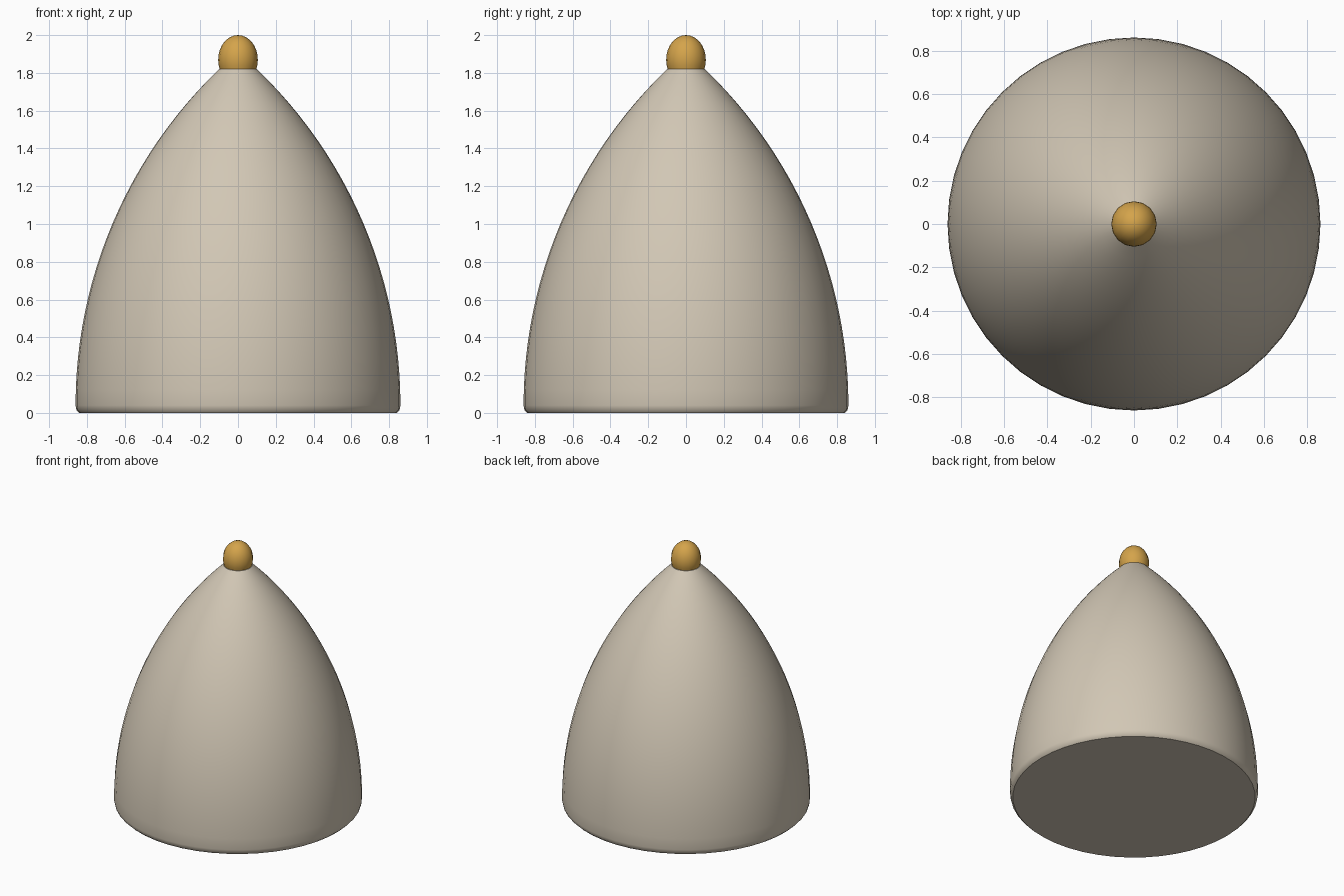
import bpy, bmesh, math

cube = bpy.data.objects.get("Cube")
if cube:
    bpy.data.objects.remove(cube, do_unlink=True)


def material(name, rgb):
    mat = bpy.data.materials.new(name)
    mat.use_nodes = True
    mat.diffuse_color = (*rgb, 1)
    mat.node_tree.nodes["Principled BSDF"].inputs["Base Color"].default_value = (*rgb, 1)
    return mat


def lathe(name, profile, sides, mat, sharp):
    """Spin (radius, height) points round z; ends are capped unless on the axis."""
    bm = bmesh.new()
    rings = []
    for r, z in profile:
        count = sides if r > 0.0001 else 1
        rings.append([bm.verts.new((r * math.cos(math.tau * i / sides),
                                    r * math.sin(math.tau * i / sides), z))
                      for i in range(count)])
    for low, high in zip(rings, rings[1:]):
        for i in range(sides):
            j = (i + 1) % sides
            if len(high) == 1:
                bm.faces.new((low[i], low[j], high[0]))
            else:
                bm.faces.new((low[i], low[j], high[j], high[i]))
    for ring in (rings[0], rings[-1]):
        if len(ring) > 1:
            bm.faces.new(ring)
    bmesh.ops.recalc_face_normals(bm, faces=bm.faces)
    mesh = bpy.data.meshes.new(name)
    bm.to_mesh(mesh)
    bm.free()
    obj = bpy.data.objects.new(name, mesh)
    bpy.context.collection.objects.link(obj)
    mesh.materials.append(mat)
    bpy.ops.object.select_all(action="DESELECT")
    obj.select_set(True)
    bpy.context.view_layer.objects.active = obj
    bpy.ops.object.shade_smooth_by_angle(angle=math.radians(sharp))
    return obj


stone = material("warm stone", (0.64, 0.57, 0.46))
gold = material("gold", (0.66, 0.37, 0.07))

# Dome: chamfered foot, then a circular arc rising to a narrow flat neck
base_r, neck_r, foot, neck = 0.86, 0.1, 0.04, 1.82
rise, drop = neck - foot, base_r - neck_r
arc_r = (rise ** 2 + drop ** 2) / (2 * drop)
sweep = math.asin(rise / arc_r)
steps = 24
dome = [(0.84, 0), (0.855, 0.015)]
for k in range(steps + 1):
    a = sweep * k / steps
    dome.append((base_r - arc_r * (1 - math.cos(a)), foot + arc_r * math.sin(a)))
lathe("dome", dome, 48, stone, 40)

# Finial: tall ellipsoid cut flat underneath
start = -math.asin(0.055 / 0.13)
finial = []
for k in range(11):
    a = start + (math.pi / 2 - start) * k / 10
    finial.append((0.105 * math.cos(a), 1.87 + 0.13 * math.sin(a)))
lathe("finial", finial, 16, gold, 40)
